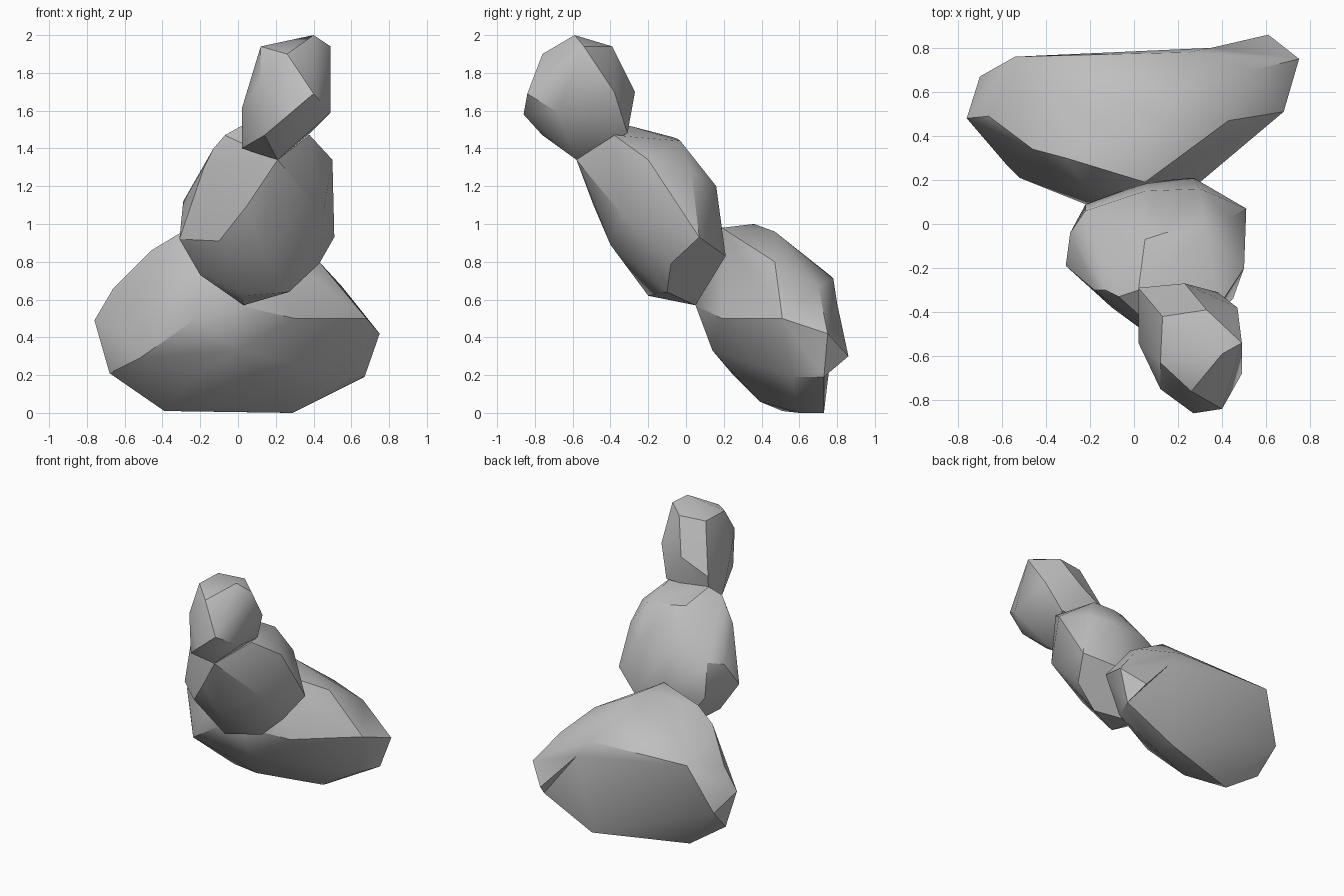
import bpy
import bmesh
import math
from mathutils import Vector

cube = bpy.data.objects.get("Cube")
if cube:
    bpy.data.objects.remove(cube, do_unlink=True)

# One stone grey for all three boulders
STONE = (0.52, 0.52, 0.52, 1.0)
stone = bpy.data.materials.new("stone_grey")
stone.use_nodes = True
stone.diffuse_color = STONE
bsdf = stone.node_tree.nodes["Principled BSDF"]
bsdf.inputs["Base Color"].default_value = STONE
bsdf.inputs["Roughness"].default_value = 0.9


def boulder(name, corners, spurs=()):
    """Faceted rock: convex hull of corner points, with spurs pulled out of single faces."""
    bm = bmesh.new()
    for co in corners:
        bm.verts.new(co)
    hull = bmesh.ops.convex_hull(bm, input=bm.verts[:])
    spare = {v for v in hull["geom_interior"] + hull["geom_unused"]
             if isinstance(v, bmesh.types.BMVert)}
    bmesh.ops.delete(bm, geom=list(spare), context="VERTS")
    bmesh.ops.recalc_face_normals(bm, faces=bm.faces[:])
    for spur in map(Vector, spurs):
        face = min(bm.faces, key=lambda f: (f.calc_center_median() - spur).length)
        bmesh.ops.poke(bm, faces=[face])["verts"][0].co = spur
    mesh = bpy.data.meshes.new(name)
    bm.to_mesh(mesh)
    bm.free()
    mesh.materials.append(stone)
    obj = bpy.data.objects.new(name, mesh)
    bpy.context.collection.objects.link(obj)
    bpy.ops.object.select_all(action="DESELECT")
    obj.select_set(True)
    bpy.context.view_layer.objects.active = obj
    bpy.ops.object.shade_smooth_by_angle(angle=math.radians(32))


# Wide bottom boulder
boulder("base_boulder", [
    # underside
    (-0.39, 0.51, 0.01), (0.27, 0.73, 0.0), (0.29, 0.60, 0.0), (-0.12, 0.39, 0.06),
    # left end
    (0.75, 0.75, 0.42), (0.67, 0.73, 0.19), (0.60, 0.56, 0.19),
    (0.68, 0.51, 0.50), (0.55, 0.70, 0.67),
    # right end
    (-0.76, 0.48, 0.49), (-0.70, 0.67, 0.38), (-0.68, 0.50, 0.21), (-0.66, 0.49, 0.66),
    (-0.58, 0.27, 0.40), (-0.52, 0.21, 0.29),
    # back ridge
    (-0.54, 0.76, 0.73), (0.25, 0.78, 0.71), (0.35, 0.80, 0.58),
    # crown
    (-0.46, 0.34, 0.86), (-0.31, 0.30, 0.95), (-0.21, 0.37, 0.97), (-0.04, 0.36, 1.0),
    (0.14, 0.47, 0.96), (0.43, 0.47, 0.80), (0.05, 0.19, 0.98),
    # front
    (-0.20, 0.14, 0.84), (-0.22, 0.09, 0.50), (-0.23, 0.25, 0.20),
    (0.0, 0.05, 0.57), (0.0, 0.14, 0.33), (0.30, 0.19, 0.50),
], spurs=[(0.61, 0.86, 0.30)])

# Leaning middle boulder
boulder("middle_boulder", [
    # underside
    (0.03, -0.20, 0.62), (0.03, 0.05, 0.57), (-0.20, -0.12, 0.73),
    (0.27, -0.10, 0.64), (0.43, -0.08, 0.79),
    # left side
    (0.51, 0.07, 0.93), (0.50, -0.20, 1.34), (0.44, 0.03, 1.27), (0.45, -0.34, 1.05),
    # back
    (0.30, 0.16, 1.20), (0.27, 0.21, 0.83), (0.05, 0.19, 0.88), (0.05, 0.15, 1.20),
    (-0.22, 0.09, 0.90), (-0.22, 0.06, 1.15),
    # right side
    (-0.31, -0.19, 0.92), (-0.29, -0.04, 1.12), (-0.18, -0.30, 1.30), (-0.13, -0.30, 1.40),
    # top
    (-0.07, -0.33, 1.47), (0.02, -0.30, 1.52), (0.38, -0.38, 1.47),
    (0.05, -0.07, 1.46), (0.14, -0.04, 1.45), (0.33, -0.03, 1.44),
    # front
    (0.21, -0.58, 1.34), (0.31, -0.46, 1.24), (0.05, -0.49, 1.10),
    (0.12, -0.40, 0.89), (-0.10, -0.38, 0.91),
])

# Small top boulder
boulder("top_boulder", [
    # crown
    (0.40, -0.59, 2.0), (0.13, -0.42, 1.94), (0.33, -0.39, 1.94),
    (0.12, -0.63, 1.94), (0.26, -0.76, 1.90), (0.49, -0.54, 1.94),
    # front
    (0.40, -0.84, 1.69), (0.27, -0.86, 1.58), (0.14, -0.76, 1.47),
    (0.12, -0.75, 1.76), (0.49, -0.68, 1.59),
    # back
    (0.02, -0.29, 1.60), (0.23, -0.27, 1.70), (0.47, -0.38, 1.70), (0.38, -0.31, 1.48),
    # right side and underside
    (0.02, -0.54, 1.61), (0.02, -0.46, 1.40), (0.03, -0.31, 1.48), (0.21, -0.58, 1.34),
])
